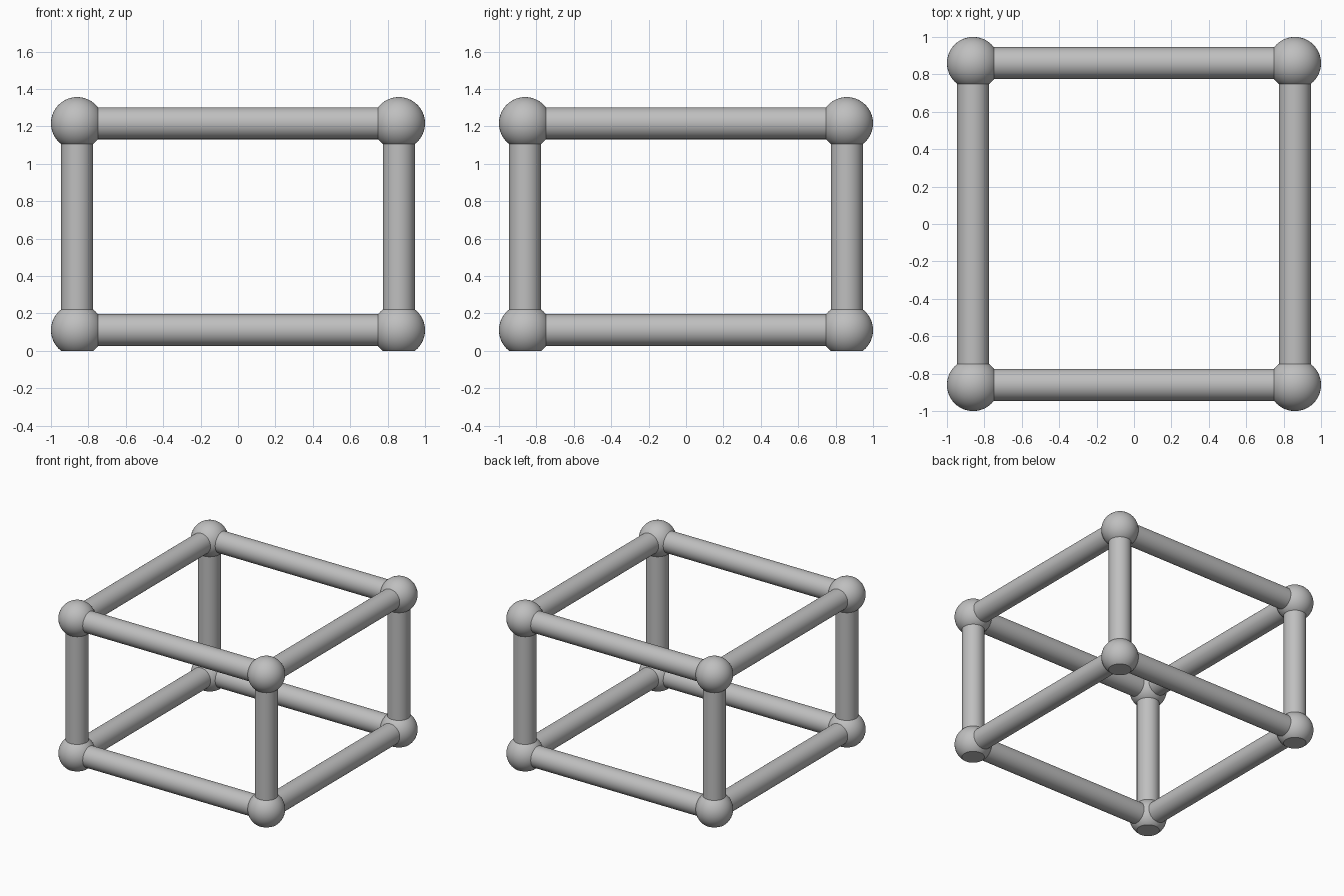
import bpy
import bmesh
from math import radians
from mathutils import Vector

cube = bpy.data.objects.get("Cube")
if cube:
    bpy.data.objects.remove(cube, do_unlink=True)

BALL_R, BAR_R = 0.14, 0.0855
SEAT = (BALL_R ** 2 - BAR_R ** 2) ** 0.5   # where a bar meets the ball surface
HALF = 1 - BALL_R
LOW, HIGH = SEAT, 1.217

grey = bpy.data.materials.new("plain_grey")
grey.use_nodes = True
colour = (0.52, 0.52, 0.52, 1)
grey.diffuse_color = colour
grey.node_tree.nodes["Principled BSDF"].inputs["Base Color"].default_value = colour


def finish(name, bm, location):
    mesh = bpy.data.meshes.new(name)
    bmesh.ops.recalc_face_normals(bm, faces=bm.faces)
    bm.to_mesh(mesh)
    bm.free()
    mesh.materials.append(grey)
    obj = bpy.data.objects.new(name, mesh)
    bpy.context.collection.objects.link(obj)
    obj.location = location
    bpy.ops.object.select_all(action='DESELECT')
    obj.select_set(True)
    bpy.context.view_layer.objects.active = obj
    bpy.ops.object.shade_smooth_by_angle(angle=radians(30))
    return obj


def ball(name, location, flat_foot):
    bm = bmesh.new()
    bmesh.ops.create_uvsphere(bm, u_segments=64, v_segments=32, radius=BALL_R)
    if flat_foot:
        # Slice off the underside so the joint stands flat
        cut = bmesh.ops.bisect_plane(
            bm, geom=bm.verts[:] + bm.edges[:] + bm.faces[:],
            plane_co=(0, 0, -SEAT), plane_no=(0, 0, -1), clear_outer=True)
        rim = [e for e in cut["geom_cut"] if isinstance(e, bmesh.types.BMEdge)]
        bmesh.ops.contextual_create(bm, geom=rim)
    finish(name, bm, location)


def bar(name, start, end):
    # A straight tube whose ends are tucked just inside the balls
    start, end = Vector(start), Vector(end)
    span = end - start
    bm = bmesh.new()
    bmesh.ops.create_cone(bm, cap_ends=True, segments=64, radius1=BAR_R,
                          radius2=BAR_R, depth=span.length - 2 * (SEAT - 0.01))
    obj = finish(name, bm, (start + end) / 2)
    obj.rotation_euler = span.to_track_quat('Z', 'Y').to_euler()


sides = {"right": -HALF, "left": HALF}
depths = {"front": -HALF, "back": HALF}
levels = {"lower": LOW, "upper": HIGH}

# Corner balls
for level, z in levels.items():
    for side, x in sides.items():
        for depth, y in depths.items():
            ball(f"{level}_{depth}_{side}_ball", (x, y, z), level == "lower")

# Horizontal rails
for level, z in levels.items():
    for depth, y in depths.items():
        bar(f"{level}_{depth}_rail", (-HALF, y, z), (HALF, y, z))
    for side, x in sides.items():
        bar(f"{level}_{side}_rail", (x, -HALF, z), (x, HALF, z))

# Upright posts
for side, x in sides.items():
    for depth, y in depths.items():
        bar(f"{depth}_{side}_post", (x, y, LOW), (x, y, HIGH))
